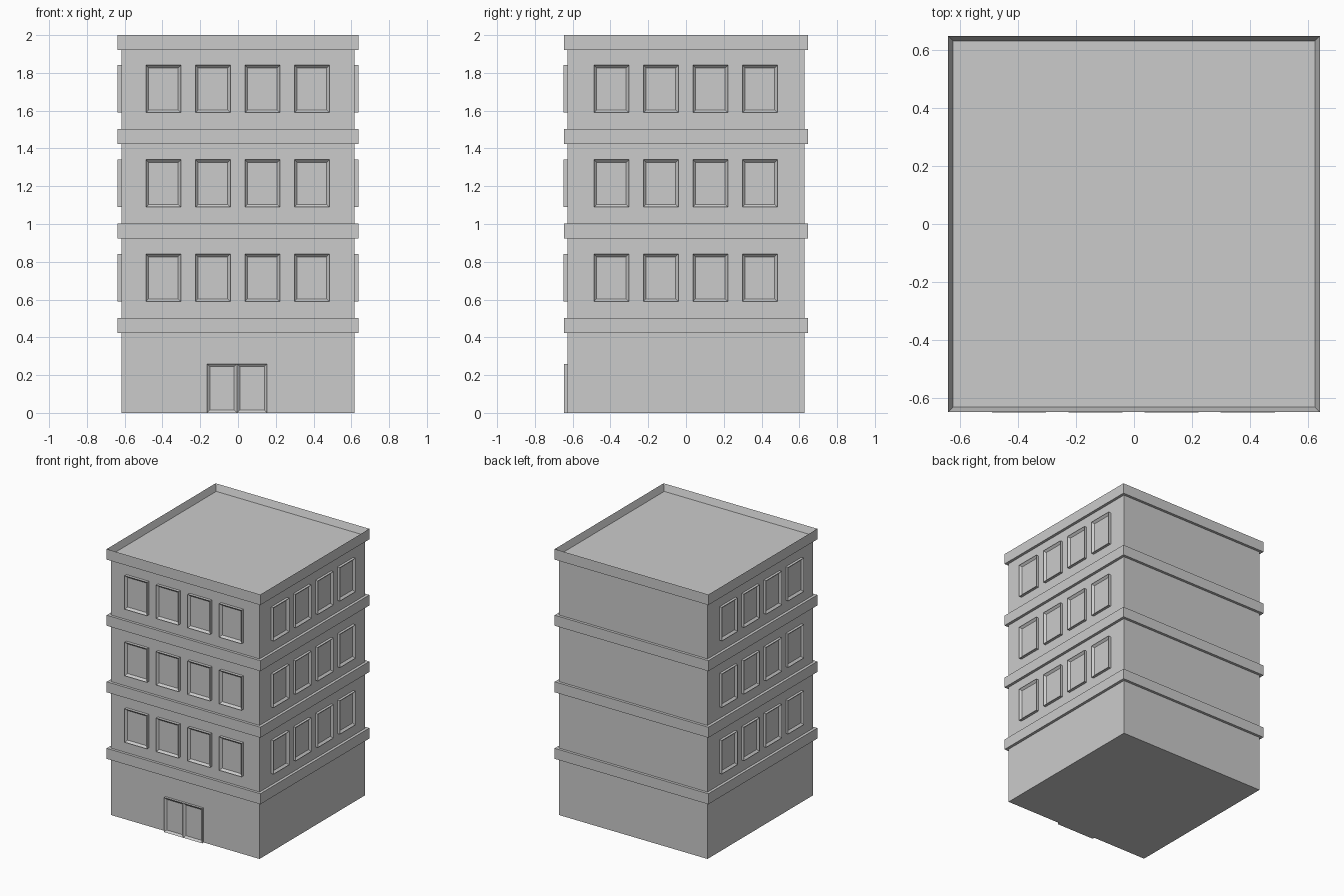
import bpy, bmesh
from math import pi
from mathutils import Matrix, Vector

if "Cube" in bpy.data.objects:
    bpy.data.objects.remove(bpy.data.objects["Cube"])


def box(name, lo, hi, inset_dir=None, rim=0.0, depth=0.0, turn=0.0):
    """Box from lo to hi; the face looking along inset_dir may be inset and sunk."""
    lo, hi = Vector(lo), Vector(hi)
    bm = bmesh.new()
    bmesh.ops.create_cube(bm, size=1)
    bmesh.ops.scale(bm, vec=hi - lo, verts=bm.verts)
    bmesh.ops.translate(bm, vec=(lo + hi) / 2, verts=bm.verts)
    bm.normal_update()
    if inset_dir:
        d = Vector(inset_dir)
        face = next(f for f in bm.faces if f.normal.dot(d) > 0.9)
        bmesh.ops.inset_region(bm, faces=[face], thickness=rim, use_even_offset=True)
        bmesh.ops.translate(bm, vec=-d * depth, verts=face.verts)
    bmesh.ops.transform(bm, matrix=Matrix.Rotation(turn, 4, 'Z'), verts=bm.verts)
    mesh = bpy.data.meshes.new(name)
    bm.to_mesh(mesh)
    bm.free()
    obj = bpy.data.objects.new(name, mesh)
    bpy.context.collection.objects.link(obj)
    return obj


BX, BY = 0.618, 0.627      # wall half sizes
LX, LY = 0.639, 0.647      # ledge half sizes

# Main walls
box("building_walls", (-BX, -BY, 0), (BX, BY, 1.94))

# Floor ledges
for i, top in enumerate((0.503, 1.003, 1.503)):
    box(f"ledge_{i + 1}", (-LX, -LY, top - 0.079), (LX, LY, top))

# Roof with a raised rim
box("roof_parapet", (-LX, -LY, 1.921), (LX, LY, 2.0), (0, 0, 1), 0.017, 0.05)

# Windows: front, right and left walls; the back stays blank
for side, turn, wall, out in (("front", 0, BY, 0.649),
                              ("right", pi / 2, BX, 0.638),
                              ("left", -pi / 2, BX, 0.638)):
    for floor in range(3):
        for col in range(4):
            c = (col - 1.5) * 0.262 - (0.002 if side != "left" else -0.002)
            z = 0.589 + floor * 0.5
            box(f"window_{side}_{floor + 1}_{col + 1}",
                (c - 0.093, -out, z), (c + 0.093, -wall + 0.01, z + 0.252),
                (0, -1, 0), 0.015, 0.015, turn)

# Double entrance door
for name, x0, x1 in (("door_left", -0.164, -0.005), ("door_right", -0.005, 0.154)):
    box(name, (x0, -0.645, 0), (x1, -BY + 0.01, 0.26), (0, -1, 0), 0.015, 0.012)
